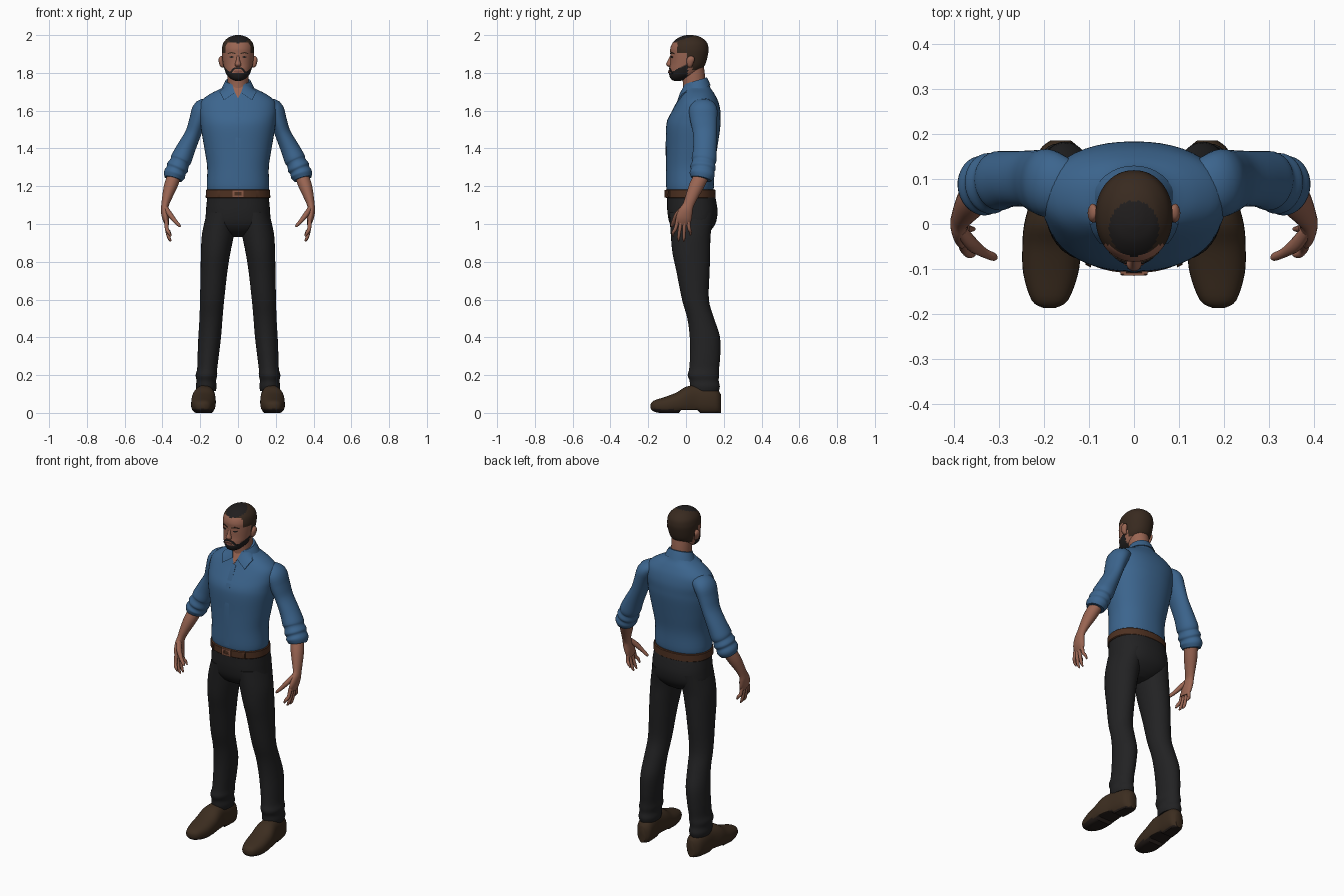
import bpy
import bmesh
from math import cos, sin, pi, copysign
from mathutils import Vector
from mathutils.bvhtree import BVHTree

default = bpy.data.objects.get("Cube")
if default:
    bpy.data.objects.remove(default, do_unlink=True)

X, Y, Z = Vector((1, 0, 0)), Vector((0, 1, 0)), Vector((0, 0, 1))
SIDES = (("left", 1), ("right", -1))
parts = []


def material(name, *rgb):
    mat = bpy.data.materials.new(name)
    mat.use_nodes = True
    mat.diffuse_color = (*rgb, 1)
    bsdf = next(n for n in mat.node_tree.nodes if n.type == "BSDF_PRINCIPLED")
    bsdf.inputs["Base Color"].default_value = (*rgb, 1)
    return mat


SHIRT = material("blue shirt", .045, .13, .27)
SKIN = material("skin", .32, .13, .085)
CLOTH = material("charcoal cloth", .016, .016, .017)
LEATHER = material("shoe leather", .045, .026, .014)
SOLE = material("dark sole", .018, .012, .01)
HAIR = material("brown hair", .04, .023, .014)
BLACK = material("black hair", .015, .013, .013)
BELT = material("belt leather", .075, .03, .015)
COPPER = material("copper buckle", .25, .1, .06)
LIP = material("lips", .2, .07, .05)


def finish(name, bm, mats):
    bmesh.ops.recalc_face_normals(bm, faces=bm.faces)
    mesh = bpy.data.meshes.new(name)
    bm.to_mesh(mesh)
    bm.free()
    for mat in mats:
        mesh.materials.append(mat)
    obj = bpy.data.objects.new(name, mesh)
    bpy.context.scene.collection.objects.link(obj)
    parts.append(obj)
    return obj


def smooth_rings(rings, steps):
    """Catmull-Rom interpolation of every ring value."""
    out = []
    for i in range(len(rings) - 1):
        quad = [rings[max(i - 1, 0)], rings[i], rings[i + 1], rings[min(i + 2, len(rings) - 1)]]
        for s in range(steps):
            t = s / steps
            out.append([b + t * (c - a + t * (2 * a - 5 * b + 4 * c - d + t * (3 * (b - c) + d - a))) / 2
                        for a, b, c, d in zip(*quad)])
    return out + [list(rings[-1])]


def loft(name, rings, mats, up=X, axis=Z, side=1, power=2, segs=32, steps=4, rule=None, shape=None):
    """Skin of oval rings (x, y, z, radius along up, radius across)."""
    bm = bmesh.new()
    rings = smooth_rings(rings, steps)
    mids = [Vector(r[:3]) for r in rings]
    loops = []
    for i, ring in enumerate(rings):
        t = axis or (mids[min(i + 1, len(mids) - 1)] - mids[max(i - 1, 0)]).normalized()
        u = (up - t * up.dot(t)).normalized()
        v = t.cross(u)
        loop = []
        for k in range(segs):
            c, s = cos(2 * pi * k / segs), sin(2 * pi * k / segs)
            c, s = (copysign(abs(w) ** (2 / power), w) for w in (c, s))
            p = mids[i] + u * (c * max(ring[3], .001)) + v * (s * max(ring[4], .001))
            if shape:
                p = shape(p)
            p.x *= side
            loop.append(bm.verts.new(p))
        loops.append(loop)
    for a, b in zip(loops, loops[1:]):
        for k in range(segs):
            n = (k + 1) % segs
            bm.faces.new((a[k], a[n], b[n], b[k]))
    bm.faces.new(loops[0])
    bm.faces.new(loops[-1])
    bmesh.ops.recalc_face_normals(bm, faces=bm.faces)
    if rule:
        for f in bm.faces:
            f.material_index = rule(f.calc_center_median(), f.normal)
    return finish(name, bm, mats)


def upright(name, rows, mats, **kw):
    """Loft from rows of (z, front y, back y, half width)."""
    return loft(name, [(0, (f + b) / 2, z, w, (b - f) / 2) for z, f, b, w in rows], mats, **kw)


def plate(name, outline, target, mat, lift=.003, side=1):
    """Thin patch (x, z outline) laid on the front of a target part."""
    tree = BVHTree.FromPolygons([v.co for v in target.data.vertices],
                                [p.vertices for p in target.data.polygons])
    bm = bmesh.new()
    bm.faces.new([bm.verts.new((x * side, 0, z)) for x, z in outline])
    bmesh.ops.triangulate(bm, faces=bm.faces)
    bmesh.ops.subdivide_edges(bm, edges=bm.edges, cuts=3, use_grid_fill=True)
    for v in bm.verts:
        hit = tree.ray_cast(Vector((v.co.x, -1, v.co.z)), Y)[0]
        v.co.y = (hit.y if hit else 0) - lift
    base = bm.faces[:]
    extra = bmesh.ops.extrude_face_region(bm, geom=base, use_keep_orig=True)["geom"]
    for v in extra:
        if isinstance(v, bmesh.types.BMVert):
            v.co.y += lift + .003
    return finish(name, bm, [mat])


def oval(x, z, a, b, n=12):
    return [(x + a * cos(2 * pi * k / n), z + b * sin(2 * pi * k / n)) for k in range(n)]


# Shirt body
torso = upright("shirt_body", [
    (1.165, -.098, .14, .158), (1.2, -.105, .148, .165), (1.3, -.105, .15, .163),
    (1.4, -.105, .165, .178), (1.5, -.106, .18, .195), (1.55, -.098, .183, .2),
    (1.6, -.073, .182, .205), (1.65, -.045, .17, .195), (1.69, -.025, .15, .145),
    (1.72, -.01, .13, .085), (1.745, 0, .12, .06)], [SHIRT], power=2.2, segs=48)

# Open neck, collar and front placket
plate("open_neck", [(-.03, 1.725), (0, 1.665), (.03, 1.725)], torso, SKIN, .005)
plate("placket", [(-.014, 1.2), (.014, 1.2), (.014, 1.665), (-.014, 1.665)], torso, SHIRT, .002)
tilt = Vector((0, -.3, 1)).normalized()
loft("collar_band", [(0, .055, 1.712, .09, .078), (0, .052, 1.74, .076, .07), (0, .05, 1.758, .066, .064)],
     [SHIRT], axis=tilt,
     rule=lambda c, n: int(c.y < -.005 and abs(c.x) < .022)).data.materials.append(SKIN)
for label, s in SIDES:
    plate(label + "_collar_flap", [(.03, 1.738), (.058, 1.738), (.098, 1.7), (.075, 1.655), (.016, 1.695)],
          torso, SHIRT, .009, s)

# Trousers, belt and buckle
upright("trouser_seat", [(.93, .01, .08, .03), (.955, -.05, .12, .11), (1, -.085, .155, .168),
                         (1.06, -.098, .167, .17), (1.12, -.1, .16, .165), (1.16, -.1, .15, .16)],
        [CLOTH], power=2.3, segs=40)
belt = upright("belt", [(1.137, -.104, .153, .167), (1.141, -.109, .157, .171),
                        (1.179, -.109, .156, .17), (1.183, -.104, .152, .166)],
               [BELT], power=2.2, segs=48, steps=1)
for label, s in SIDES:
    plate(label + "_buckle_bar", [(.018, 1.139), (.03, 1.139), (.03, 1.181), (.018, 1.181)], belt, COPPER, .006, s)
    plate(label + "_belt_loop", [(.095, 1.139), (.108, 1.139), (.108, 1.181), (.095, 1.181)], belt, BELT, .006, s)
for label, z in (("top", 1.174), ("bottom", 1.146)):
    plate(label + "_buckle_bar", [(-.03, z - .005), (.03, z - .005), (.03, z + .005), (-.03, z + .005)],
          belt, COPPER, .006)


def ground(p):
    """Flat tread with a raised arch in front of the heel."""
    floor = .016 if -.03 < p.y < .065 else 0
    return Vector((p.x, p.y, max(p.z, floor)))


for label, s in SIDES:
    # Trouser leg with gathered hem
    loft(label + "_trouser_leg", [
        (.085, .032, 1.06, .08, .12), (.105, .025, .95, .085, .106), (.118, .028, .85, .078, .1),
        (.127, .037, .75, .071, .088), (.137, .05, .6, .064, .071), (.143, .078, .5, .061, .071),
        (.15, .1, .4, .06, .08), (.158, .101, .3, .056, .08), (.163, .096, .235, .053, .079),
        (.167, .092, .2, .057, .083), (.168, .096, .17, .052, .077), (.168, .1, .14, .055, .079),
        (.168, .1, .115, .05, .073)], [CLOTH], side=s)
    # Shoe
    loft(label + "_shoe", [
        (.188, -.187, .035, .012, .012), (.187, -.17, .036, .04, .029), (.185, -.11, .039, .061, .046),
        (.183, -.05, .05, .065, .058), (.181, 0, .064, .063, .074), (.176, .06, .068, .053, .08),
        (.17, .12, .066, .051, .077), (.165, .165, .058, .044, .066), (.163, .186, .048, .022, .048)],
        [LEATHER, SOLE], axis=Y, side=s, power=2.4, shape=ground,
        rule=lambda c, n: int(n.z < -.5 and c.z < .03))
    # Sleeve with rolled folds
    loft(label + "_sleeve", [
        (.13, .085, 1.635, .05, .03), (.185, .09, 1.61, .074, .052), (.212, .094, 1.55, .071, .046),
        (.237, .1, 1.48, .063, .042), (.275, .1, 1.4, .062, .05), (.3, .096, 1.345, .066, .056),
        (.309, .093, 1.325, .061, .052), (.32, .09, 1.3, .068, .059), (.327, .088, 1.284, .062, .054),
        (.336, .085, 1.262, .067, .058), (.343, .08, 1.238, .055, .048)], [SHIRT], up=Y, axis=None, side=s)
    # Forearm and palm
    loft(label + "_forearm", [
        (.335, .085, 1.26, .04, .036), (.357, .055, 1.2, .039, .035), (.376, .028, 1.14, .032, .026),
        (.386, .012, 1.1, .029, .02), (.388, 0, 1.07, .036, .02), (.383, -.012, 1.03, .042, .018),
        (.375, -.018, .995, .036, .01)], [SKIN], up=Y, axis=None, side=s, segs=24)
    # Fingers and thumb
    for finger, y, spread, tip in (("index", -.044, -.024, .935), ("middle", -.026, -.013, .91),
                                   ("ring", -.008, -.003, .908), ("little", .011, .012, .94)):
        loft(f"{label}_{finger}_finger", [
            (.38, y, 1.02, .01, .011), (.377, y + spread * .5, .975, .0095, .01),
            (.366, y + spread, tip + .02, .008, .009), (.355, y + spread, tip, .004, .004)],
            [SKIN], up=Y, axis=None, side=s, segs=12)
    loft(label + "_thumb", [
        (.383, -.015, 1.085, .014, .013), (.36, -.045, 1.05, .016, .014), (.335, -.063, 1.018, .011, .011),
        (.312, -.073, .993, .009, .008), (.305, -.076, .985, .003, .003)],
        [SKIN], up=Y, axis=None, side=s, segs=12)

# Neck
loft("neck", [(0, .05, 1.68, .062, .065), (0, .044, 1.74, .056, .06), (0, .04, 1.79, .056, .06),
              (0, .04, 1.83, .055, .055)], [SKIN])


# Head: skin, cropped hair, dark crown patch and beard
def head_colour(c, n):
    if c.z > 1.95 and (c.x / .055) ** 2 + ((c.y + .01) / .062) ** 2 < 1:
        return 2
    if c.y < .01 and c.z < 1.797 + .5 * (c.y + .09):
        return 2
    hair = c.z > 1.958 or any(c.y > y and c.z > z for y, z in
                              ((-.045, 1.905), (.005, 1.865), (.035, 1.815)))
    return int(hair)


head = upright("head", [
    (1.757, -.062, -.03, .012), (1.768, -.08, .005, .038), (1.79, -.089, .055, .06), (1.82, -.088, .085, .072),
    (1.85, -.084, .104, .079), (1.9, -.083, .117, .085), (1.93, -.083, .119, .085), (1.96, -.07, .111, .077),
    (1.985, -.042, .085, .054), (1.997, -.012, .055, .026), (2, .01, .03, .008)],
    [SKIN, HAIR, BLACK], power=2.1, segs=64, steps=6, rule=head_colour)
loft("nose", [(0, -.076, 1.892, .007, .008), (0, -.083, 1.865, .01, .014), (0, -.088, 1.845, .017, .017),
              (0, -.083, 1.832, .011, .01)], [SKIN], segs=16)

# Ears, eyes and brows
for label, s in SIDES:
    loft(label + "_ear", [(.08, .022, 1.828, .006, .008), (.086, .02, 1.84, .011, .014),
                          (.091, .024, 1.868, .012, .021), (.09, .026, 1.884, .008, .015),
                          (.086, .026, 1.89, .002, .004)], [SKIN], side=s, segs=16)
    plate(label + "_eye", oval(.034, 1.884, .012, .0045), head, BLACK, .002, s)
    plate(label + "_brow", [(.014, 1.899), (.034, 1.905), (.055, 1.899), (.054, 1.904), (.034, 1.911), (.014, 1.905)],
          head, HAIR, .003, s)
    plate(label + "_moustache", [(0, 1.822), (.018, 1.819), (.04, 1.795), (.047, 1.8), (.025, 1.827), (0, 1.828)],
          head, BLACK, .003, s)
plate("lips", oval(0, 1.807, .022, .007), head, LIP, .005)

# Smooth shading with sharp creases kept
bpy.ops.object.select_all(action="DESELECT")
for obj in parts:
    obj.select_set(True)
bpy.context.view_layer.objects.active = head
bpy.ops.object.shade_smooth_by_angle(angle=.7)
